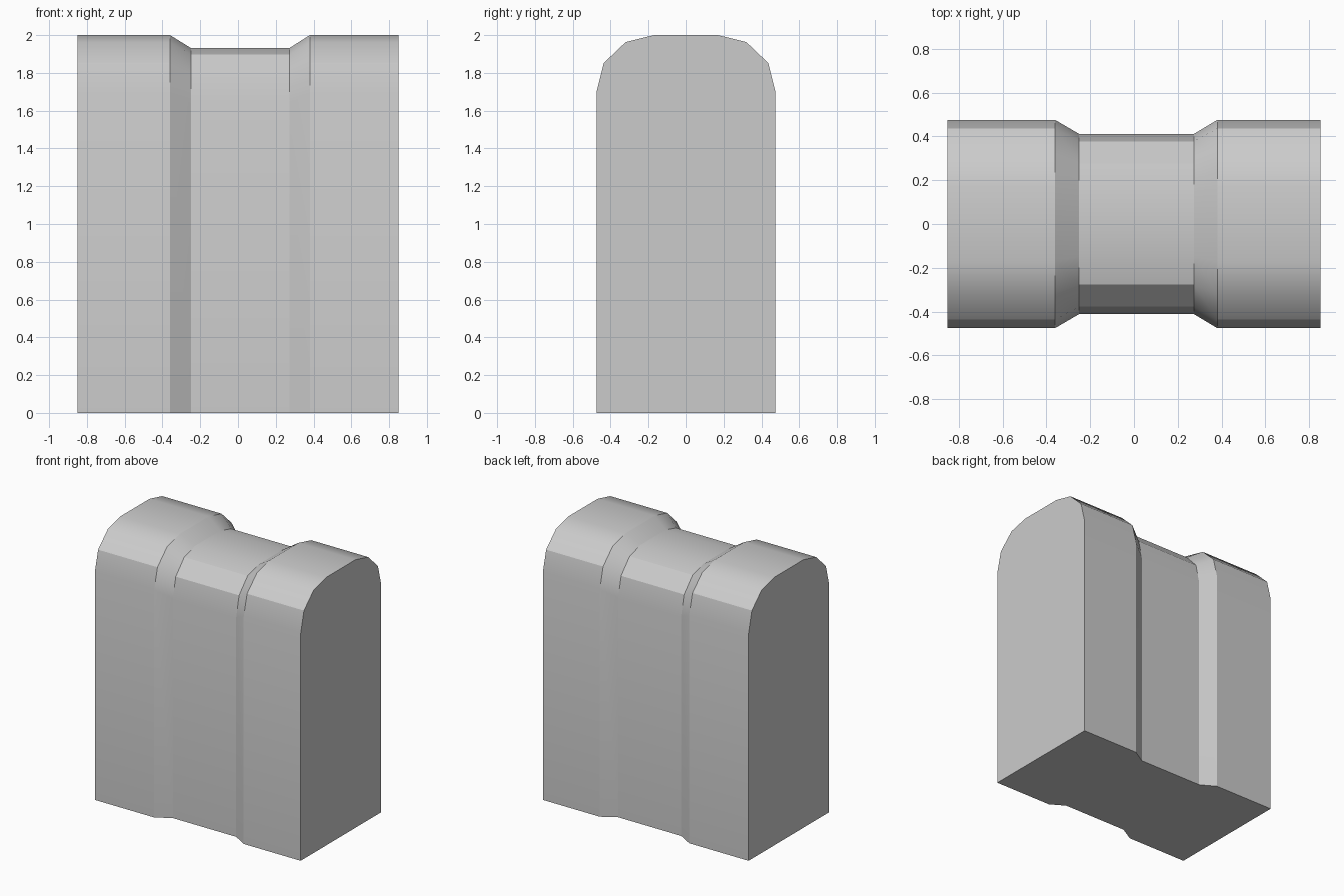
import bpy, bmesh, math

if "Cube" in bpy.data.objects:
    bpy.data.objects.remove(bpy.data.objects["Cube"])

# Half of the rounded-top cross-section (y, z)
half = [(0.475, 0.0), (0.475, 1.697), (0.436, 1.852), (0.32, 1.963), (0.17, 2.0)]
profile = half + [(-y, z) for y, z in reversed(half)]

# Stations along x: (x, y scale, z scale), pinched in the middle
full, waist = (1.0, 1.0), (0.865, 0.966)
stations = [(-0.85, full), (-0.36, full), (-0.25, waist),
            (0.273, waist), (0.38, full), (0.85, full)]

bm = bmesh.new()
rings = [[bm.verts.new((x, y * sy, z * sz)) for y, z in profile]
         for x, (sy, sz) in stations]

# Skin between neighbouring rings (includes the underside), then end caps
n = len(profile)
for a, b in zip(rings, rings[1:]):
    for i in range(n):
        j = (i + 1) % n
        bm.faces.new((a[i], a[j], b[j], b[i]))
bm.faces.new(rings[0])
bm.faces.new(rings[-1])
bmesh.ops.recalc_face_normals(bm, faces=bm.faces)

mesh = bpy.data.meshes.new("waisted_block")
bm.to_mesh(mesh)
bm.free()
block = bpy.data.objects.new("waisted_block", mesh)
bpy.context.collection.objects.link(block)

# Smooth shading with sharp caps and facet edges
bpy.context.view_layer.objects.active = block
block.select_set(True)
bpy.ops.object.shade_smooth_by_angle(angle=math.radians(30))
